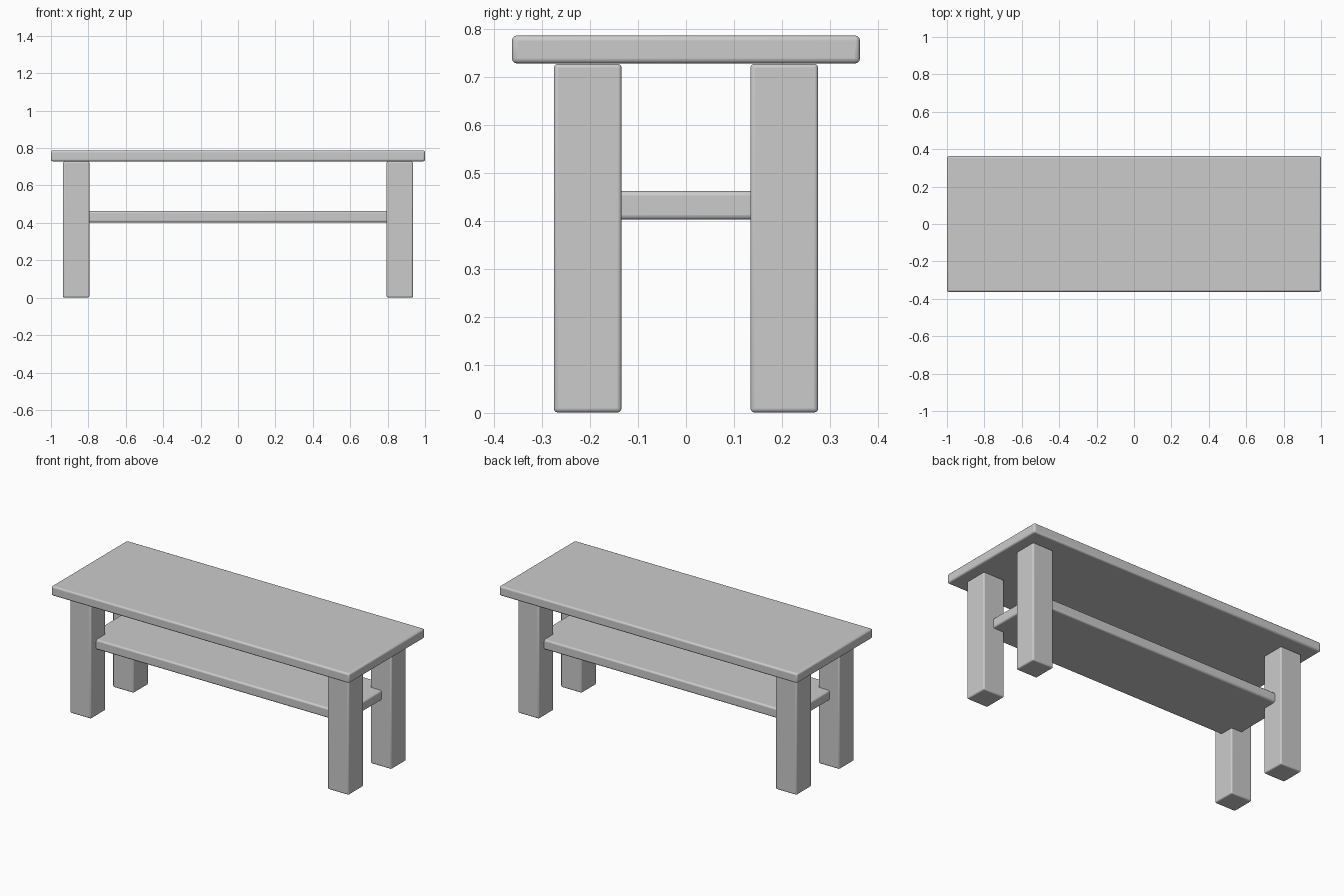
import bpy

cube = bpy.data.objects.get("Cube")
if cube:
    bpy.data.objects.remove(cube, do_unlink=True)

# One plain grey for the whole table
GREY = (0.6, 0.6, 0.6, 1)
grey = bpy.data.materials.new("plain_grey")
grey.use_nodes = True
grey.diffuse_color = GREY
grey.node_tree.nodes["Principled BSDF"].inputs["Base Color"].default_value = GREY


def rounded_box(name, size, centre, radius):
    """Box with softly rounded edges."""
    bpy.ops.mesh.primitive_cube_add(size=1, location=centre)
    box = bpy.context.object
    box.name = name
    box.scale = size
    bpy.ops.object.transform_apply(location=False, rotation=False, scale=True)
    bevel = box.modifiers.new("rounded_edges", "BEVEL")
    bevel.width = radius
    bevel.segments = 3
    box.data.materials.append(grey)
    bpy.ops.object.shade_smooth_by_angle()
    return box


# Table top
rounded_box("table_top", (2, 0.726, 0.058), (0, 0, 0.758), 0.01)

# Shelf, let into the legs
rounded_box("shelf", (1.74, 0.45, 0.06), (0, 0, 0.433), 0.01)

# Four square legs
for side, x in (("right", -0.865), ("left", 0.865)):
    for end, y in (("front", -0.205), ("back", 0.205)):
        rounded_box(f"{end}_{side}_leg", (0.141, 0.141, 0.727),
                    (x, y, 0.3645), 0.008)
